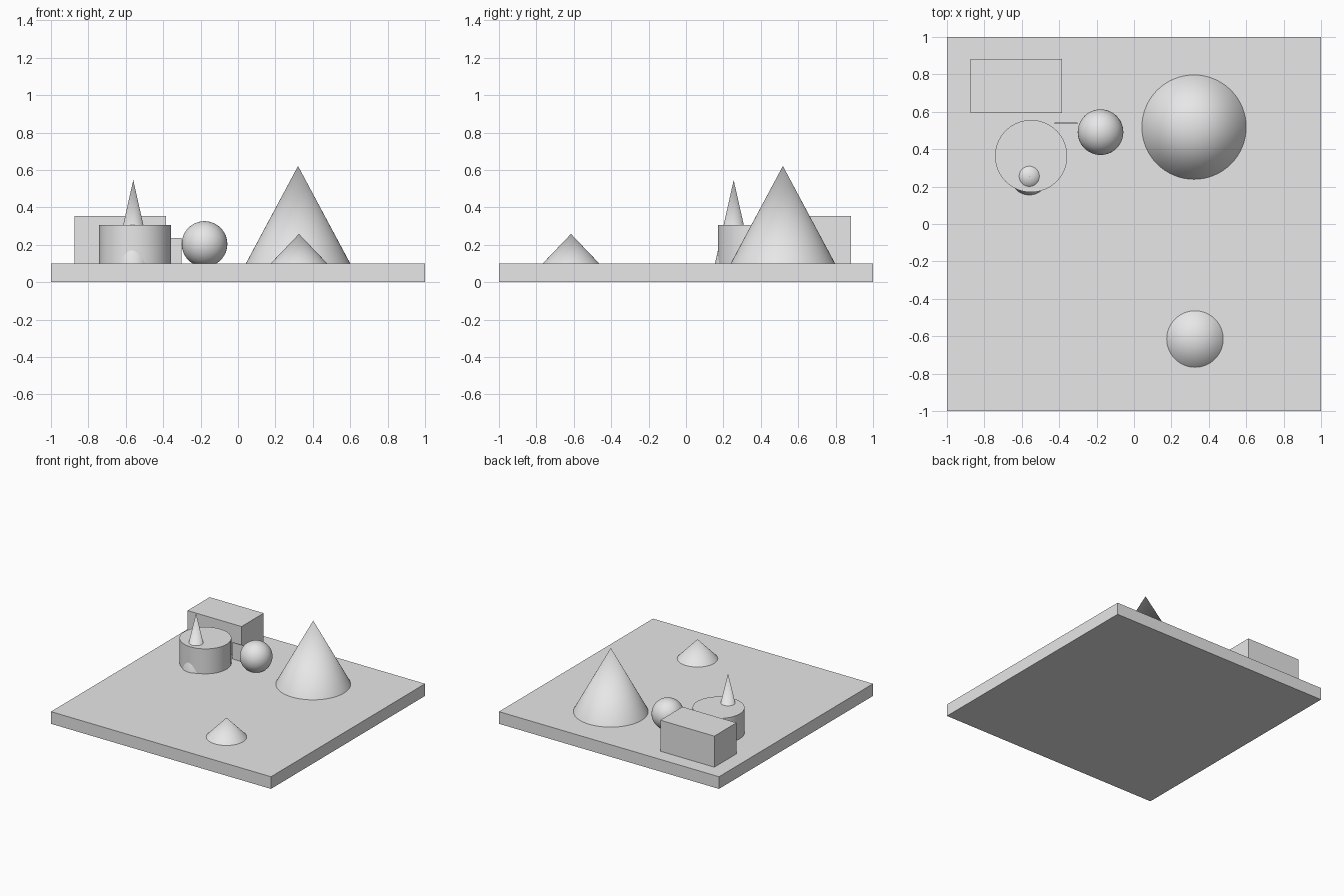
import bpy

if "Cube" in bpy.data.objects:
    bpy.data.objects.remove(bpy.data.objects["Cube"], do_unlink=True)

GREY = (0.8, 0.8, 0.8, 1.0)
grey = bpy.data.materials.new("plain_grey")
grey.use_nodes = True
grey.diffuse_color = GREY
grey.node_tree.nodes["Principled BSDF"].inputs["Base Color"].default_value = GREY

GROUND = 0.1  # top of the slab


def finish(name, smooth=False):
    obj = bpy.context.object
    obj.name = obj.data.name = name
    obj.data.materials.append(grey)
    if smooth:
        bpy.ops.object.shade_smooth_by_angle(angle=0.6)
    return obj


def box(name, low, high):
    centre = [(a + b) / 2 for a, b in zip(low, high)]
    bpy.ops.mesh.primitive_cube_add(size=1, location=centre)
    bpy.context.object.scale = [b - a for a, b in zip(low, high)]
    bpy.ops.object.transform_apply(location=False, rotation=False, scale=True)
    return finish(name)


def cone(name, x, y, radius, top):
    height = top - GROUND
    bpy.ops.mesh.primitive_cone_add(vertices=64, radius1=radius, depth=height,
                                    location=(x, y, GROUND + height / 2))
    return finish(name, True)


# Ground slab
box("ground_slab", (-1, -1, 0), (1, 1, GROUND))

# Rectangular block and thin upright panel
box("back_block", (-0.875, 0.594, GROUND), (-0.384, 0.882, 0.355))
box("thin_panel", (-0.425, 0.535, GROUND), (-0.302, 0.542, 0.236))

# Drum
drum_height = 0.305 - GROUND
bpy.ops.mesh.primitive_cylinder_add(vertices=64, radius=0.193, depth=drum_height,
                                    location=(-0.55, 0.363, GROUND + drum_height / 2))
finish("drum", True)

# Ball, sunk slightly into the slab
bpy.ops.mesh.primitive_uv_sphere_add(segments=48, ring_count=24, radius=0.122,
                                     location=(-0.179, 0.491, 0.204))
finish("ball", True)

# Cones; the spike runs down through the drum
cone("large_cone", 0.321, 0.518, 0.279, 0.621)
cone("low_cone", 0.326, -0.615, 0.151, 0.258)
cone("spike", -0.56, 0.255, 0.1, 0.546)
